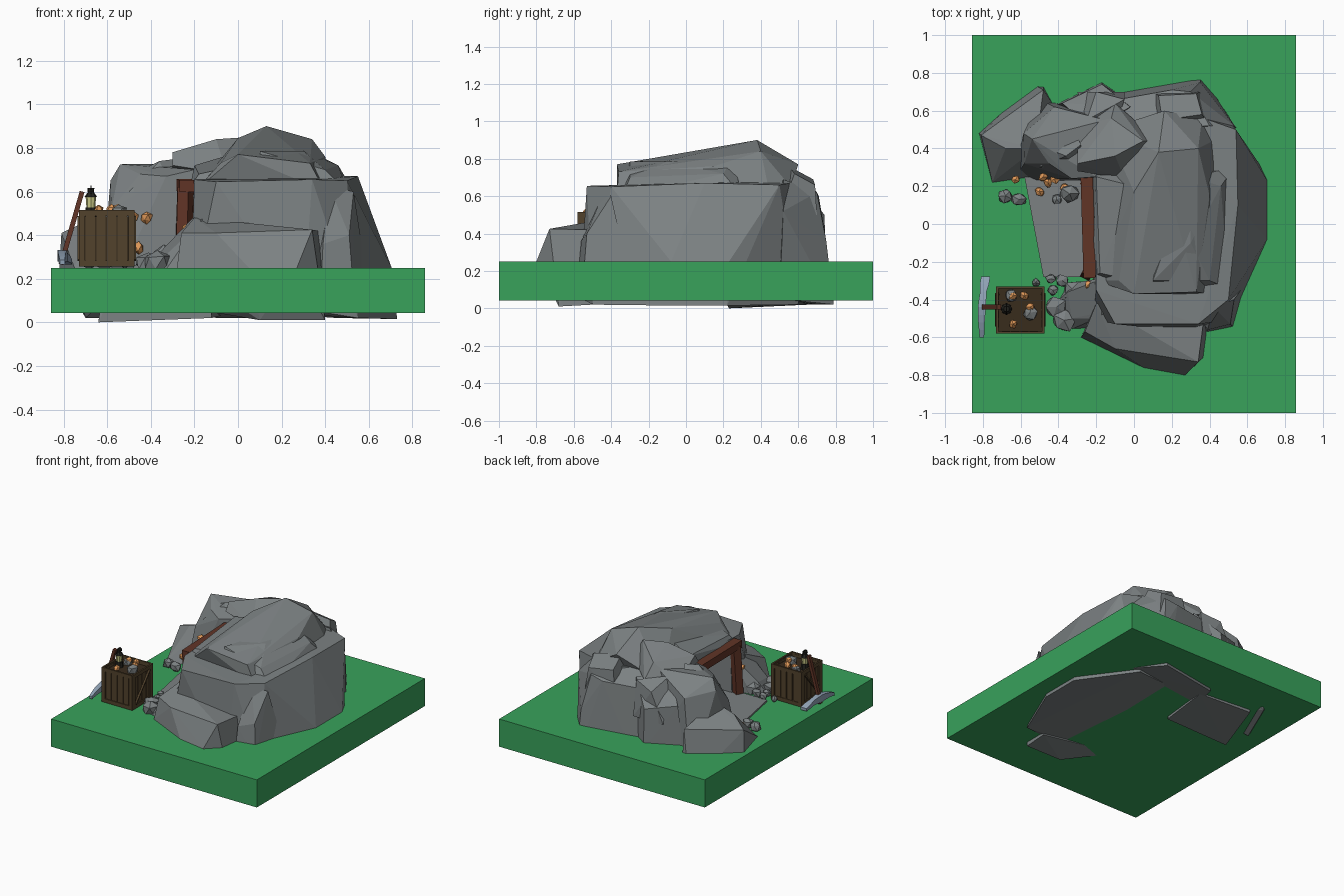
import bpy, bmesh, math, random
from mathutils import Vector, Matrix

random.seed(4)


def mat(name, r, g, b):
    m = bpy.data.materials.new(name)
    m.diffuse_color = (r, g, b, 1)
    return m


GRASS = mat("grass", 0.04, 0.36, 0.105)
ROCK = mat("rock", 0.2, 0.22, 0.225)
TIMBER = mat("timber", 0.12, 0.035, 0.02)
WOOD = mat("crate_wood", 0.085, 0.055, 0.025)
DARK = mat("dark_wood", 0.04, 0.025, 0.012)
ORE = mat("ore", 0.75, 0.32, 0.1)
STEEL = mat("steel", 0.28, 0.36, 0.46)
IRON = mat("iron", 0.015, 0.015, 0.012)
GLASS = mat("lamp_glass", 0.6, 0.6, 0.25)


def finish(name, bm, m):
    bmesh.ops.recalc_face_normals(bm, faces=bm.faces)
    me = bpy.data.meshes.new(name)
    bm.to_mesh(me)
    bm.free()
    ob = bpy.data.objects.new(name, me)
    bpy.context.collection.objects.link(ob)
    me.materials.append(m)
    return ob


def hull(name, pts, m=ROCK):
    bm = bmesh.new()
    for p in pts:
        bm.verts.new(p)
    bmesh.ops.convex_hull(bm, input=bm.verts)
    bmesh.ops.delete(bm, geom=[v for v in bm.verts if not v.link_faces], context='VERTS')
    return finish(name, bm, m)


def box(name, lo, hi, m):
    bm = bmesh.new()
    bmesh.ops.create_cube(bm, size=1)
    lo, hi = Vector(lo), Vector(hi)
    for v in bm.verts:
        v.co = (lo + hi) / 2 + v.co * (hi - lo)
    return finish(name, bm, m)


def beam(name, p, q, w, d, m):
    """Square bar from p to q."""
    p, q = Vector(p), Vector(q)
    bm = bmesh.new()
    bmesh.ops.create_cube(bm, size=1)
    rot = (q - p).to_track_quat('Z', 'X').to_matrix().to_4x4()
    bmesh.ops.transform(bm, verts=bm.verts, matrix=Matrix.Translation((p + q) / 2) @ rot
                        @ Matrix.Diagonal((w, d, (q - p).length, 1)))
    return finish(name, bm, m)


def cone(name, c, r1, r2, h, m, n=8):
    bm = bmesh.new()
    bmesh.ops.create_cone(bm, cap_ends=True, segments=n, radius1=r1, radius2=r2, depth=h,
                          matrix=Matrix.Translation(c))
    return finish(name, bm, m)


def pebble(name, c, r, m=ROCK):
    """Chunky stone: a jittered icosahedron."""
    bm = bmesh.new()
    bmesh.ops.create_icosphere(bm, subdivisions=1, radius=r)
    spin = Matrix.Rotation(random.uniform(0, 6), 3, 'Z')
    for v in bm.verts:
        v.co = Vector(c) + spin @ (v.co * random.uniform(0.8, 1.15))
    return finish(name, bm, m)


# grassy base
box("grass_base", (-0.857, -1, 0.042), (0.857, 1, 0.25), GRASS)

# main mass of the hill, with the tunnel cut in from the left
main = hull("main_rock", [
    (0.705, 0.23, 0.25), (0.705, -0.08, 0.25), (0.73, 0.22, 0.015), (0.73, -0.08, 0.015), (0.55, -0.5, 0.02),
    (0.3, -0.57, 0.06), (-0.22, -0.5, 0.07), (-0.2, 0.5, 0.07), (0.45, 0.6, 0.02),
    (0.54, 0.5, 0.66), (0.55, 0.1, 0.67), (0.5, -0.4, 0.65), (0.34, -0.53, 0.655), (-0.1, -0.53, 0.645),
    (-0.2, -0.35, 0.655), (-0.2, 0.4, 0.68), (0.2, 0.62, 0.68)])
cut = box("tunnel_cutter", (-0.6, -0.24, 0.255), (0.12, 0.2, 0.6), ROCK)
cut.hide_render = True
cut.hide_viewport = True
b = main.modifiers.new("tunnel", 'BOOLEAN')
b.operation = 'DIFFERENCE'
b.object = cut
b.solver = 'EXACT'

# stacked rocks on the hill
hull("peak_rock", [
    (-0.2, -0.3, 0.6), (0.4, -0.37, 0.6), (0.44, 0.45, 0.6), (-0.15, 0.5, 0.6), (0.36, 0.56, 0.65),
    (0.13, 0.38, 0.9), (0.34, 0.4, 0.84), (0.0, 0.17, 0.845), (-0.08, -0.3, 0.73), (0.0, -0.37, 0.77),
    (0.33, -0.36, 0.73), (0.16, 0.6, 0.77), (0.4, 0.15, 0.76), (0.1, -0.05, 0.81)])
hull("shoulder_rock", [
    (0.1, -0.37, 0.6), (0.5, -0.34, 0.6), (0.53, 0.3, 0.6), (0.2, 0.3, 0.6), (0.1, -0.3, 0.785),
    (0.3, -0.1, 0.785), (0.4, -0.3, 0.7), (0.46, 0.2, 0.72), (0.3, 0.25, 0.8)])
hull("roof_rock", [
    (-0.3, 0.28, 0.72), (-0.05, 0.24, 0.68), (0.13, 0.44, 0.7), (-0.1, 0.64, 0.66), (-0.3, 0.52, 0.65),
    (-0.3, 0.32, 0.78), (-0.1, 0.36, 0.84), (0.05, 0.44, 0.85), (-0.12, 0.56, 0.77)])
hull("lintel_rock", [
    (-0.22, -0.28, 0.62), (-0.22, 0.28, 0.62), (0.1, -0.3, 0.62), (0.1, 0.3, 0.62), (-0.2, 0.25, 0.72),
    (-0.18, -0.26, 0.68), (0.0, -0.3, 0.72), (0.0, 0.2, 0.78)])
hull("back_rock", [
    (0.36, 0.79, 0.02), (-0.1, 0.71, 0.02), (0.55, 0.5, 0.05), (-0.2, 0.4, 0.05), (0.35, 0.75, 0.36),
    (0.3, 0.7, 0.62), (0.2, 0.71, 0.6), (-0.08, 0.66, 0.6), (0.53, 0.52, 0.52), (0.4, 0.52, 0.69),
    (0.0, 0.5, 0.7)])
hull("back_upper_rock", [
    (0.1, 0.7, 0.5), (0.35, 0.7, 0.5), (0.08, 0.5, 0.5), (0.42, 0.5, 0.5), (0.13, 0.68, 0.69),
    (0.33, 0.69, 0.66), (0.15, 0.55, 0.76), (0.36, 0.58, 0.72)])
hull("back_middle_rock", [
    (-0.17, 0.75, 0.2), (-0.42, 0.63, 0.2), (0.02, 0.62, 0.2), (-0.2, 0.45, 0.2), (-0.17, 0.74, 0.5),
    (-0.38, 0.64, 0.54), (-0.02, 0.62, 0.66), (-0.22, 0.5, 0.7)])
hull("front_rock", [
    (0.27, -0.8, 0.25), (0.05, -0.76, 0.25), (-0.28, -0.6, 0.25), (0.4, -0.68, 0.01), (0.1, -0.68, 0.01),
    (0.4, -0.5, 0.02), (-0.2, -0.42, 0.06), (-0.26, -0.57, 0.41), (0.1, -0.58, 0.44),
    (0.34, -0.73, 0.425), (0.37, -0.5, 0.42), (-0.1, -0.66, 0.41), (-0.2, -0.42, 0.48)])
hull("front_right_rock", [
    (0.38, -0.58, 0.15), (0.53, -0.55, 0.15), (0.6, -0.3, 0.15), (0.3, -0.4, 0.15), (0.39, -0.56, 0.36),
    (0.51, -0.53, 0.4), (0.53, -0.4, 0.6), (0.42, -0.44, 0.62)])
hull("left_tall_rock", [
    (-0.64, 0.23, 0.0), (-0.12, 0.22, 0.02), (-0.08, 0.62, 0.03), (-0.5, 0.66, 0.02), (-0.58, 0.32, 0.52),
    (-0.585, 0.48, 0.65), (-0.54, 0.45, 0.725), (-0.45, 0.32, 0.68), (-0.33, 0.24, 0.67), (-0.2, 0.25, 0.7),
    (-0.36, 0.5, 0.7), (-0.42, 0.62, 0.6), (-0.15, 0.55, 0.73)])
hull("left_low_rock", [
    (-0.82, 0.48, 0.25), (-0.75, 0.22, 0.25), (-0.5, 0.23, 0.2), (-0.48, 0.73, 0.2), (-0.42, 0.62, 0.2),
    (-0.7, 0.4, 0.02), (-0.55, 0.75, 0.02), (-0.81, 0.47, 0.41), (-0.68, 0.4, 0.47),
    (-0.48, 0.71, 0.42), (-0.52, 0.4, 0.52)])
hull("jamb_rock", [
    (-0.36, -0.57, 0.2), (-0.2, -0.56, 0.2), (-0.42, -0.42, 0.2), (-0.36, -0.32, 0.2), (-0.12, -0.28, 0.2),
    (-0.33, -0.5, 0.31), (-0.35, -0.36, 0.33), (-0.2, -0.5, 0.43), (-0.26, -0.32, 0.41), (-0.14, -0.28, 0.55),
    (-0.14, -0.46, 0.5)])
hull("upper_chip_1", [(-0.5, 0.3, 0.6), (-0.3, 0.28, 0.6), (-0.35, 0.55, 0.6), (-0.36, 0.36, 0.74),
                      (-0.28, 0.42, 0.75), (-0.46, 0.4, 0.69)])
hull("upper_chip_2", [(-0.3, 0.7, 0.4), (-0.05, 0.7, 0.4), (-0.1, 0.5, 0.6), (-0.2, 0.7, 0.62),
                      (-0.05, 0.66, 0.66), (-0.25, 0.55, 0.7)])
for i, (x, y, r) in enumerate([(-0.37, -0.51, 0.07), (-0.41, -0.44, 0.06), (-0.31, -0.36, 0.07)]):
    pebble(f"jamb_boulder_{i}", (x, y, 0.27), r)

# trodden floor in front of the tunnel
hull("mine_floor", [(x, y, z) for z in (0.2, 0.262) for x, y in
                    [(-0.58, 0.25), (-0.48, -0.28), (0.15, -0.28), (0.15, 0.25)]])

# timber entrance frame
beam("lintel_beam", (-0.25, 0.245, 0.63), (-0.235, -0.285, 0.625), 0.055, 0.065, TIMBER)
for n, y, yb in (("front", -0.245, -0.265), ("back", 0.205, 0.215)):
    beam(n + "_post", (-0.25, yb, 0.24), (-0.24, y, 0.62), 0.055, 0.055, TIMBER)

# crate: body, corner frames, slats and diagonal braces
X0, X1, Y0, Y1, Z0, Z1 = -0.73, -0.475, -0.58, -0.33, 0.255, 0.515
T, W = 0.012, 0.028
box("crate_body", (X0 + T, Y0 + T, Z0), (X1 - T, Y1 - T, Z1 - 0.03), DARK)
for s, (ya, yb) in enumerate([(Y0, Y0 + T), (Y1 - T, Y1)]):
    for k, (xa, xb) in enumerate([(X0, X0 + W), (X1 - W, X1)]):
        box(f"crate_y_stile_{s}{k}", (xa, ya, Z0), (xb, yb, Z1), WOOD)
    for k, za in enumerate([Z0, Z1 - W]):
        box(f"crate_y_rail_{s}{k}", (X0 + W, ya, za), (X1 - W, yb, za + W), WOOD)
for s, (xa, xb) in enumerate([(X0, X0 + T), (X1 - T, X1)]):
    for k, (ya, yb) in enumerate([(Y0 + T, Y0 + T + W), (Y1 - T - W, Y1 - T)]):
        box(f"crate_x_stile_{s}{k}", (xa, ya, Z0), (xb, yb, Z1), WOOD)
    for k, za in enumerate([Z0, Z1 - W]):
        box(f"crate_x_rail_{s}{k}", (xa, Y0 + T + W, za), (xb, Y1 - T - W, za + W), WOOD)
    xm = (xa + xb) / 2
    beam(f"crate_brace_{s}", (xm, Y0 + 0.04, Z0 + 0.03), (xm, Y1 - 0.04, Z1 - 0.03), 0.01, 0.024, WOOD)
for i in range(4):
    a = 0.031 + i * 0.049
    for s, y in enumerate((Y0 + 0.006, Y1 - 0.012)):
        box(f"crate_y_slat_{s}{i}", (X0 + a, y, Z0 + 0.01), (X0 + a + 0.043, y + 0.008, Z1 - 0.01), WOOD)
    for s, x in enumerate((X0 + 0.007, X1 - 0.015)):
        box(f"crate_x_slat_{s}{i}", (x, Y0 + a, Z0 + 0.01), (x + 0.008, Y0 + a + 0.043, Z1 - 0.01), WOOD)

# ore and stone in the crate, on the floor and in the wall
ores = [(-0.64, -0.38, .515, .025), (-0.58, -0.38, .515, .026), (-0.64, -0.53, .51, .025), (-0.55, -0.44, .52, .024),
        (-0.63, 0.235, .31, .025), (-0.48, 0.25, .48, .028), (-0.42, 0.24, .48, .03), (-0.5, 0.17, .275, .026),
        (-0.37, 0.19, .28, .026), (-0.455, 0.22, .34, .028), (-0.24, -0.32, .43, .024)]
for i, (x, y, z, r) in enumerate(ores):
    pebble(f"ore_{i}", (x, y, z), r, ORE)
stones = [(-0.65, -0.38, .5, .035), (-0.55, -0.47, .505, .042), (-0.68, 0.15, .28, .042), (-0.61, 0.13, .28, .042),
          (-0.41, 0.13, .28, .03), (-0.34, 0.16, .3, .052), (-0.52, -0.31, .27, .025), (-0.44, -0.29, .28, .03),
          (-0.38, -0.3, .28, .035), (-0.43, -0.35, .275, .03)]
for i, (x, y, z, r) in enumerate(stones):
    pebble(f"stone_{i}", (x, y, z), r)

# lantern on the crate
LX, LY = -0.675, -0.45
for n, z, r1, r2, h, m in (("base", 0.505, 0.03, 0.024, 0.045, IRON), ("glass", 0.55, 0.02, 0.024, 0.05, GLASS),
                           ("cap", 0.586, 0.029, 0.014, 0.022, IRON), ("chimney", 0.605, 0.014, 0.016, 0.02, IRON)):
    cone("lantern_" + n, (LX, LY, z), r1, r2, h, m)
arc = [(LX, LY + 0.03 * math.cos(t), 0.59 + 0.035 * math.sin(t)) for t in [k * math.pi / 6 for k in range(7)]]
for k in range(6):
    beam(f"lantern_handle_{k}", arc[k], arc[k + 1], 0.005, 0.005, IRON)

# pickaxe leaning on the crate, head down
beam("pick_handle", (-0.812, -0.44, 0.265), (-0.715, -0.44, 0.6), 0.022, 0.026, TIMBER)
bm = bmesh.new()
rings = []
for k in range(9):
    t = k / 4 - 1
    w = 0.022 - 0.01 * abs(t) if k < 7 else 0.024
    h = 0.024 * (1 - 0.7 * abs(t)) + 0.003
    c = Vector((-0.805 + 0.01 * t * t + 0.01 * t, -0.44 + 0.162 * t, 0.305 - 0.03 * t * t))
    rings.append([bm.verts.new(c + Vector(o)) for o in ((-w, 0, -h), (w, 0, -h), (w, 0, h), (-w, 0, h))])
for a, b2 in zip(rings, rings[1:]):
    for j in range(4):
        bm.faces.new((a[j], a[(j + 1) % 4], b2[(j + 1) % 4], b2[j]))
bm.faces.new(rings[0])
bm.faces.new(rings[-1])
finish("pick_head", bm, STEEL)
